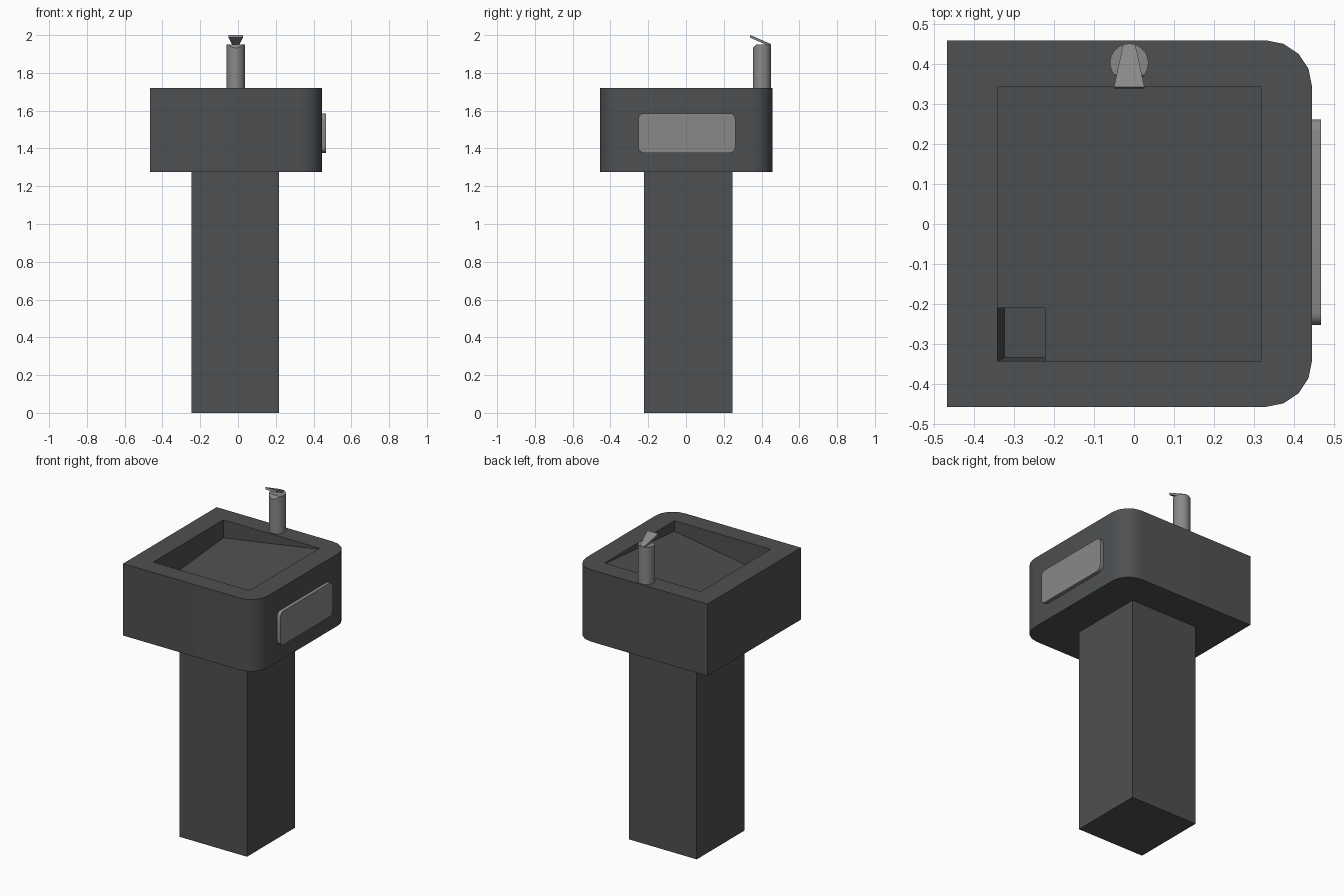
import bpy, bmesh, math
from mathutils import Vector

if "Cube" in bpy.data.objects:
    bpy.data.objects.remove(bpy.data.objects["Cube"])


def material(name, rgb):
    m = bpy.data.materials.new(name)
    m.diffuse_color = (*rgb, 1)
    m.use_nodes = True
    m.node_tree.nodes["Principled BSDF"].inputs["Base Color"].default_value = m.diffuse_color
    return m


DARK = material("dark_grey", (0.075, 0.08, 0.085))
STEEL = material("light_grey", (0.25, 0.25, 0.25))


def finish(bm, name, mat, smooth=True):
    bmesh.ops.recalc_face_normals(bm, faces=bm.faces[:])
    me = bpy.data.meshes.new(name)
    bm.to_mesh(me)
    bm.free()
    me.materials.append(mat)
    ob = bpy.data.objects.new(name, me)
    bpy.context.collection.objects.link(ob)
    if smooth:
        bpy.ops.object.select_all(action='DESELECT')
        ob.select_set(True)
        bpy.context.view_layer.objects.active = ob
        bpy.ops.object.shade_smooth_by_angle(angle=math.radians(32))
    return ob


def rounded_rect(u0, u1, v0, v1, radii, seg=4):
    """Outline points; radii run (u0v0, u1v0, u1v1, u0v1)."""
    pts = []
    for i, (u, v, su, sv) in enumerate([(u0, v0, 1, 1), (u1, v0, -1, 1),
                                        (u1, v1, -1, -1), (u0, v1, 1, -1)]):
        r = radii[i]
        if r == 0:
            pts.append((u, v))
            continue
        for k in range(seg + 1):
            a = math.pi * (1 + i / 2) + math.pi / 2 * k / seg
            pts.append((u + su * r + r * math.cos(a), v + sv * r + r * math.sin(a)))
    return pts


def walls(bm, a, b):
    n = len(a)
    for i in range(n):
        j = (i + 1) % n
        bm.faces.new((a[i], a[j], b[j], b[i]))


def prism(name, low, high, mat):
    bm = bmesh.new()
    a = [bm.verts.new(p) for p in low]
    b = [bm.verts.new(p) for p in high]
    walls(bm, a, b)
    bm.faces.new(a)
    bm.faces.new(b)
    return finish(bm, name, mat)


# pedestal
col = rounded_rect(-0.245, 0.217, -0.222, 0.245, (0, 0, 0, 0))
prism("pedestal", [(x, y, 0) for x, y in col], [(x, y, 1.275) for x, y in col], DARK)

# basin head: outer shell
Z0, Z1 = 1.275, 1.72
bm = bmesh.new()
outline = rounded_rect(-0.467, 0.444, -0.456, 0.458, (0, 0.115, 0.115, 0))
low = [bm.verts.new((x, y, Z0)) for x, y in outline]
top = [bm.verts.new((x, y, Z1)) for x, y in outline]
walls(bm, low, top)
bm.faces.new(low)

# basin head: sloping floor falling to a drain in the front left corner
X0, X1, Y0, Y1 = -0.34, 0.318, -0.342, 0.342
DX, DY = -0.222, -0.21
SX, SY = 0.16, 0.085


def floor(x, y):
    return bm.verts.new((x, y, Z1 - 0.17 + SX * (x - X0) + SY * (y - Y0)))


rim = [bm.verts.new((x, y, Z1)) for x, y in ((X0, Y0), (X1, Y0), (X1, Y1), (X0, Y1))]
fr, br, bl = floor(X1, Y0), floor(X1, Y1), floor(X0, Y1)
drain = [floor(x, y) for x, y in ((X0, Y0), (DX, Y0), (DX, DY), (X0, DY))]
bm.faces.new((rim[0], rim[1], fr, drain[1], drain[0]))
bm.faces.new((rim[1], rim[2], br, fr))
bm.faces.new((rim[2], rim[3], bl, br))
bm.faces.new((rim[3], rim[0], drain[0], drain[3], bl))
bm.faces.new((drain[1], fr, br, bl, drain[3], drain[2]))
sink = Vector((SX, SY, -1)).normalized() * 0.11
pit = [bm.verts.new(v.co + sink) for v in drain]
walls(bm, drain, pit)
bm.faces.new(pit)

# basin head: flat rim around the opening
loops = [bm.edges.get((l[i], l[i - 1])) for l in (top, rim) for i in range(len(l))]
bmesh.ops.triangle_fill(bm, edges=loops, use_beauty=True, normal=(0, 0, 1))
finish(bm, "basin_head", DARK)

# push bar on the right side
bar = rounded_rect(-0.252, 0.261, 1.377, 1.586, (0.03,) * 4)
prism("push_bar", [(0.444, y, z) for y, z in bar], [(0.466, y, z) for y, z in bar], STEEL)

# spout post with its front top edge cut at a slant
CX, CY, R = -0.012, 0.402, 0.048
bm = bmesh.new()
ring = [(CX + R * math.cos(t * math.tau / 32), CY + R * math.sin(t * math.tau / 32))
        for t in range(32)]
a = [bm.verts.new((x, y, Z1)) for x, y in ring]
b = [bm.verts.new((x, y, 1.95)) for x, y in ring]
walls(bm, a, b)
bm.faces.new(a)
bm.faces.new(b)
cut = bmesh.ops.bisect_plane(bm, geom=bm.verts[:] + bm.edges[:] + bm.faces[:],
                             plane_co=(CX, CY - R, 1.932), plane_no=(0, -1, 1),
                             clear_outer=True)
bmesh.ops.holes_fill(bm, edges=[e for e in bm.edges if e.is_boundary])
finish(bm, "spout_post", STEEL)

# flared nozzle plate rising towards the basin
back = [(-0.015, 0.449), (0.015, 0.449)]
front = [(0.038, 0.342), (-0.038, 0.342)]
upper = [(CX + x, y, 1.953) for x, y in back] + [(CX + x, y, 2.0) for x, y in front]
lower = [(x, y - 0.004, z - 0.013) for x, y, z in upper]
prism("spout_nozzle", lower, upper, STEEL)
